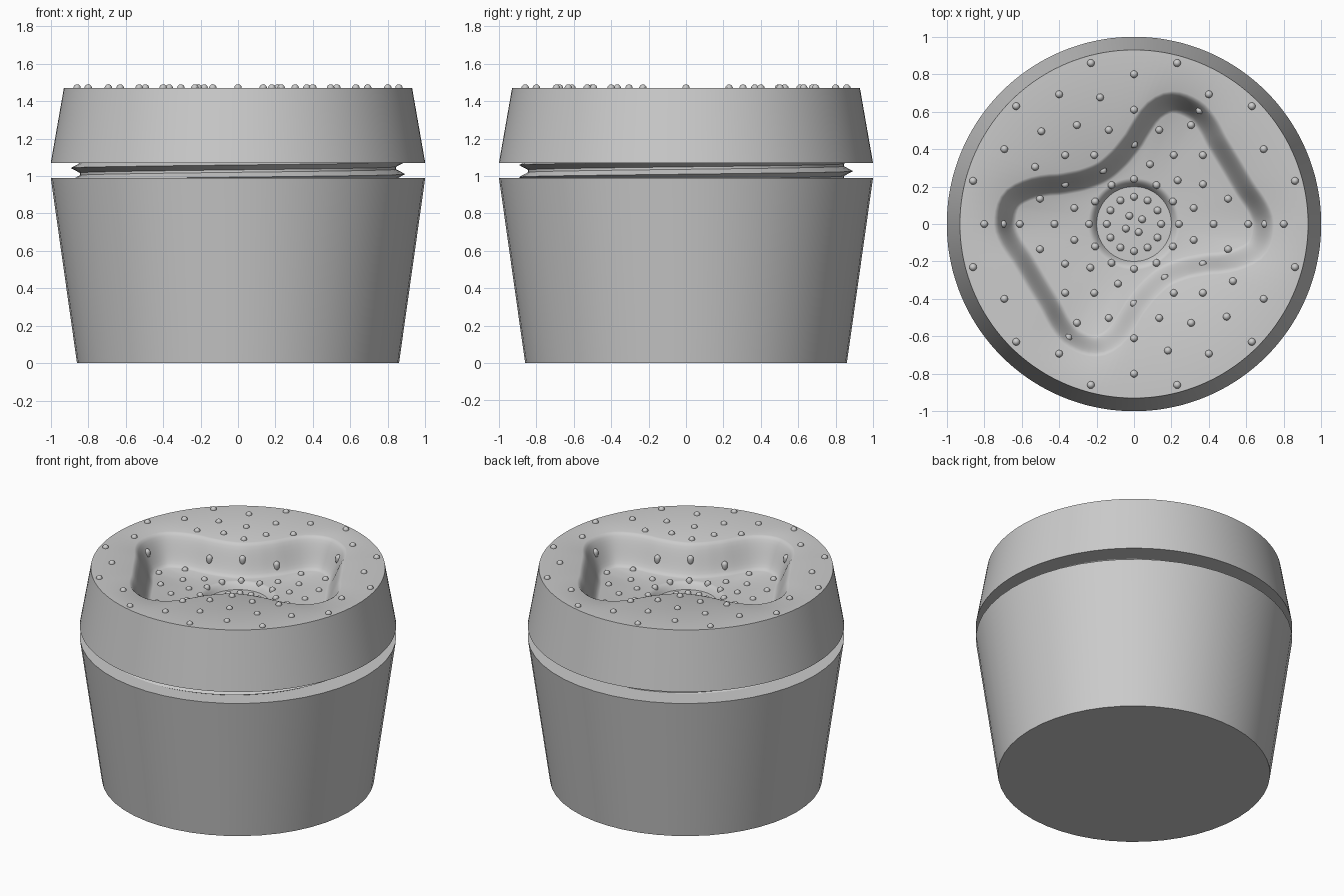
import bpy, bmesh
from math import pi, sin, cos, radians
from mathutils import Vector, Matrix
from mathutils.bvhtree import BVHTree

if "Cube" in bpy.data.objects:
    bpy.data.objects.remove(bpy.data.objects["Cube"])


def finish(name, bm, angle=30):
    bmesh.ops.recalc_face_normals(bm, faces=bm.faces)
    mesh = bpy.data.meshes.new(name)
    bm.to_mesh(mesh)
    bm.free()
    ob = bpy.data.objects.new(name, mesh)
    bpy.context.collection.objects.link(ob)
    bpy.ops.object.select_all(action='DESELECT')
    bpy.context.view_layer.objects.active = ob
    ob.select_set(True)
    bpy.ops.object.shade_smooth_by_angle(angle=radians(angle))
    return ob


def skin(rings, closed=True):
    """Join successive point rings with quads and cap both ends."""
    bm = bmesh.new()
    loops = [[bm.verts.new(p) for p in ring] for ring in rings]
    n = len(loops[0])
    for a, b in zip(loops, loops[1:]):
        for i in range(n):
            j = (i + 1) % n
            bm.faces.new((a[i], a[j], b[j], b[i]))
    bm.faces.new(loops[0])
    bm.faces.new(loops[-1])
    return bm


def circle(r, z, n):
    return [Vector((r * cos(2 * pi * i / n), r * sin(2 * pi * i / n), z)) for i in range(n)]


# Tapered cup and threaded neck
finish("cup", skin([circle(0.86, 0, 48), circle(1.0, 0.99, 48)]))
finish("neck", skin([circle(0.845, 0.95, 64), circle(0.845, 1.1, 64)]))

# Helical thread ridge, running into the cup and the lid
thread = []
for i in range(161):
    a = radians(-360 + 900 * i / 160)
    zc = 1.01 + 0.065 * a / (2 * pi)
    thread.append([Vector((r * cos(a), r * sin(a), zc + h))
                   for r, h in ((0.83, -0.034), (0.893, 0), (0.83, 0.034))])
finish("thread", skin(thread))

# Recess outline as angle:radius over half a turn (repeats after 180 degrees)
HALF = [(0, .69), (6, .674), (18, .622), (31, .607), (44, .622), (55, .668), (62, .69),
        (73, .68), (80.5, .61), (85.6, .52), (91, .44), (103, .36), (121, .325),
        (139, .36), (151, .44), (156, .51), (162, .595), (169, .67)]
KEYS = [(a + 180 * k, r) for k in (-1, 0, 1, 2) for a, r in HALF]


def outline_radius(deg):
    for i in range(1, len(KEYS) - 2):
        (a0, r0), (a1, r1), (a2, r2), (a3, r3) = KEYS[i - 1:i + 3]
        if a1 <= deg < a2:
            d = a2 - a1
            t = (deg - a1) / d
            m1, m2 = (r2 - r0) / (a2 - a0) * d, (r3 - r1) / (a3 - a1) * d
            return ((2*t**3 - 3*t*t + 1) * r1 + (t**3 - 2*t*t + t) * m1
                    + (3*t*t - 2*t**3) * r2 + (t**3 - t*t) * m2)


N = 144
TOP, FLOOR, WELL = 1.47, 1.27, 1.225
mid = []
for i in range(N):
    a = 360 * i / N
    r = outline_radius(a)
    mid.append(Vector((r * cos(radians(a)), r * sin(radians(a)), 0)))
normals = []
for i in range(N):
    t = mid[(i + 1) % N] - mid[i - 1]
    normals.append(Vector((t.y, -t.x, 0)).normalized())


def wall_ring(offset, z):
    return [p + n * offset + Vector((0, 0, z)) for p, n in zip(mid, normals)]


# Lid: tapered side, flat top, S-curved recess wall, floor and round centre well
rings = [circle(1.0, 1.07, N), circle(0.93, TOP, N)]
for k in range(11):
    s = k / 10
    rings.append(wall_ring(0.06 - 0.12 * s, TOP - (TOP - FLOOR) * (3*s*s - 2*s**3)))
for k in range(6):
    s = k / 5
    rings.append(circle(0.245 - 0.045 * s, FLOOR - (FLOOR - WELL) * s * s, N))
lid_bm = skin(rings)
bmesh.ops.recalc_face_normals(lid_bm, faces=lid_bm.faces)
tree = BVHTree.FromBMesh(lid_bm)
finish("lid", lid_bm, 35)

# Round bumps dropped onto the lid surface in concentric rings
EVEN = list(range(0, 360, 30))
ODD = list(range(15, 360, 30))
BUMP_RINGS = [(0.89, ODD), (0.80, EVEN),
              (0.70, [0, 60, 105, 135, 180, 240, 285, 315]),
              (0.61, [a for a in EVEN if a not in (30, 210)]),
              (0.52, ODD), (0.425, EVEN),
              (0.33, [15, 45, 75, 120, 165, 195, 225, 255, 300, 345]),
              (0.24, EVEN), (0.145, EVEN), (0.05, [30, 120, 210, 300])]
R = 0.02
bm = bmesh.new()
for radius, angles in BUMP_RINGS:
    for a in angles:
        x, y = radius * cos(radians(a)), radius * sin(radians(a))
        z = tree.ray_cast(Vector((x, y, 2)), Vector((0, 0, -1)))[0].z
        ball = bmesh.ops.create_uvsphere(bm, u_segments=12, v_segments=8, radius=R,
                                         matrix=Matrix.Translation((x, y, z)))
        # short stem so bumps on the sloping wall stay attached
        for v in ball["verts"]:
            if v.co.z < z - 0.001:
                v.co.z -= 0.02
finish("surface_bumps", bm, 50)
